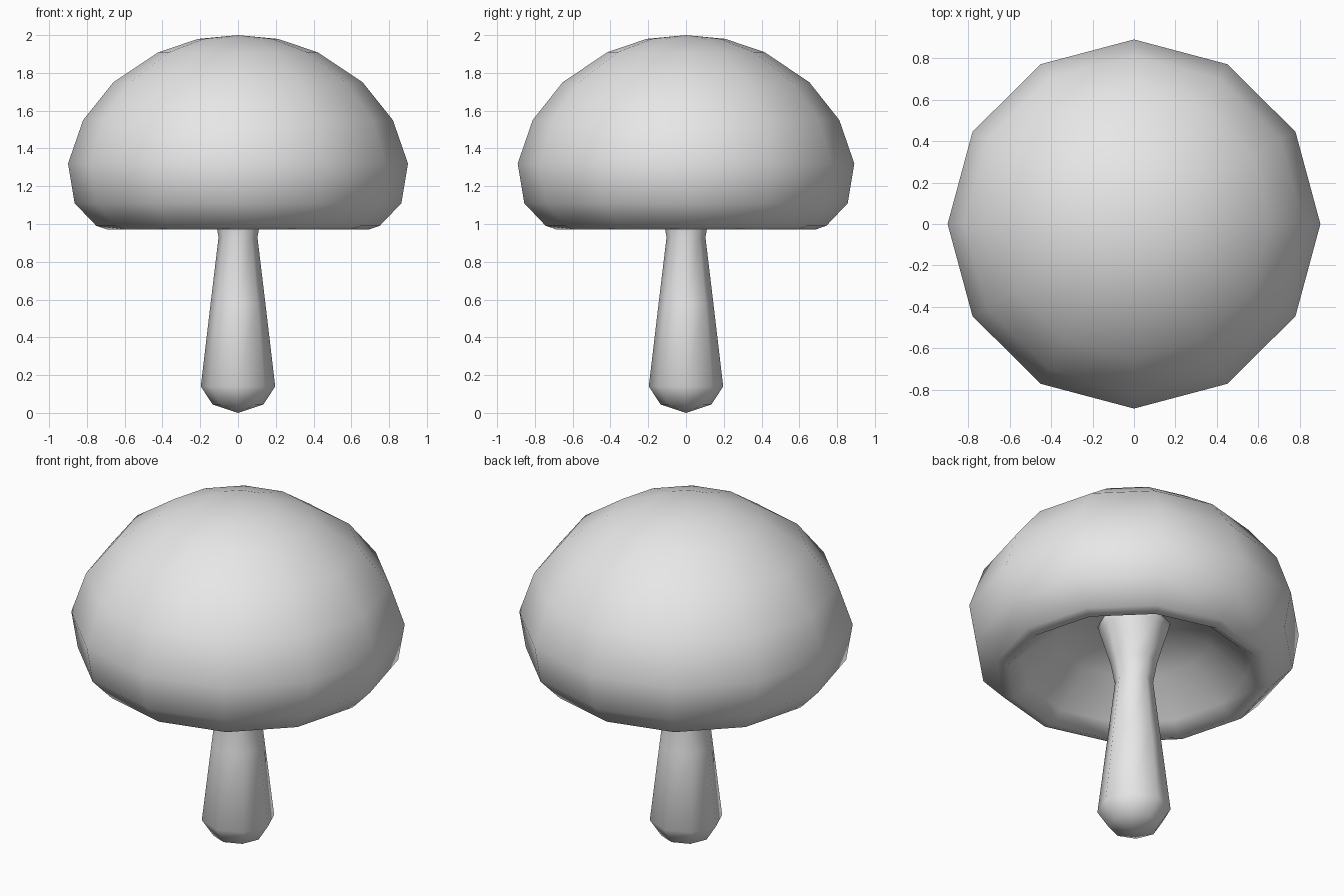
import bpy
import bmesh
from math import cos, sin, tau

if "Cube" in bpy.data.objects:
    bpy.data.objects.remove(bpy.data.objects["Cube"], do_unlink=True)

grey = bpy.data.materials.new("plain grey")
grey.use_nodes = True
grey.diffuse_color = (0.8, 0.8, 0.8, 1)
grey.node_tree.nodes["Principled BSDF"].inputs["Base Color"].default_value = (0.8, 0.8, 0.8, 1)


def lathe(name, profile, sides, y_scale=1.0):
    """Revolve (radius, height) points round z; zero radius makes a pole."""
    bm = bmesh.new()
    rings = []
    for r, z in profile:
        count = sides if r > 0 else 1
        rings.append([bm.verts.new((r * cos(tau * i / sides), r * y_scale * sin(tau * i / sides), z))
                      for i in range(count)])
    for a, b in zip(rings, rings[1:]):
        for i in range(sides):
            j = (i + 1) % sides
            corners = [a[i % len(a)], a[j % len(a)], b[j % len(b)], b[i % len(b)]]
            bm.faces.new(list(dict.fromkeys(corners)))
    bmesh.ops.recalc_face_normals(bm, faces=bm.faces)
    for face in bm.faces:
        face.smooth = True
    mesh = bpy.data.meshes.new(name)
    bm.to_mesh(mesh)
    bm.free()
    mesh.materials.append(grey)
    obj = bpy.data.objects.new(name, mesh)
    bpy.context.collection.objects.link(obj)
    return obj


# Domed cap with a rolled rim and a hollow underside
lathe("cap", [(0, 2.0), (0.21, 1.98), (0.42, 1.91), (0.66, 1.75), (0.82, 1.55),
              (0.9, 1.32), (0.865, 1.11), (0.75, 0.99), (0.69, 0.97),
              (0.61, 1.03), (0.42, 1.21), (0.2, 1.29), (0, 1.3)], 12, 0.99)

# Tapered stem with a rounded foot, flaring where it meets the cap
lathe("stem", [(0, 0), (0.135, 0.045), (0.197, 0.14), (0.145, 0.58), (0.103, 0.93),
               (0.125, 1.05), (0.185, 1.25), (0.2, 1.31), (0, 1.31)], 8)
